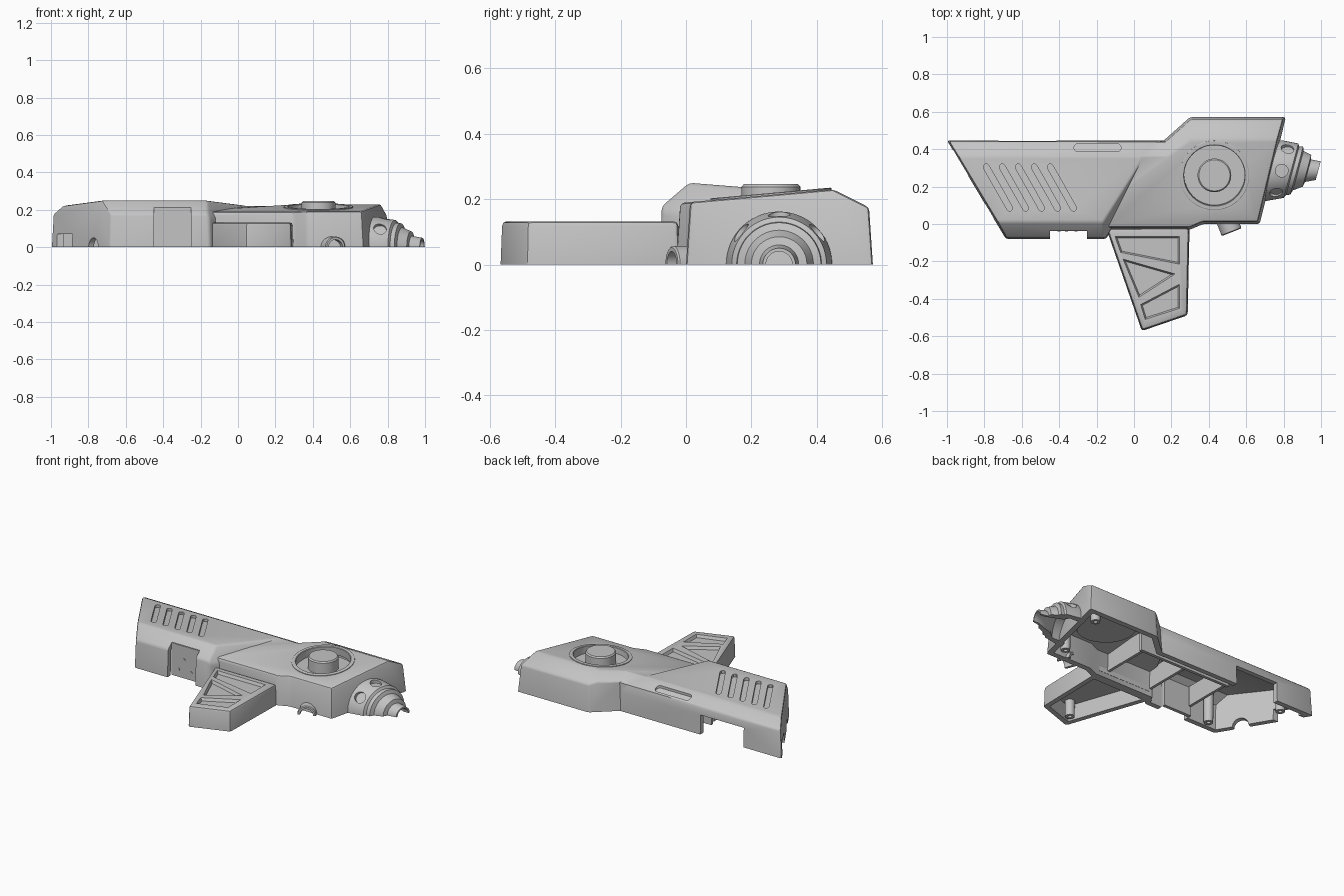
import bpy, bmesh, math
from mathutils import Vector, Matrix

if "Cube" in bpy.data.objects:
    bpy.data.objects.remove(bpy.data.objects["Cube"])

grey = bpy.data.materials.new("plain_grey")
grey.use_nodes = True
grey.diffuse_color = (0.55, 0.55, 0.55, 1)
grey.node_tree.nodes["Principled BSDF"].inputs["Base Color"].default_value = (0.55, 0.55, 0.55, 1)


def finish(name, bm):
    bmesh.ops.recalc_face_normals(bm, faces=bm.faces[:])
    mesh = bpy.data.meshes.new(name)
    bm.to_mesh(mesh)
    bm.free()
    mesh.materials.append(grey)
    ob = bpy.data.objects.new(name, mesh)
    bpy.context.collection.objects.link(ob)
    return ob


def inset(poly, d):
    """Move every side of a counter-clockwise outline inwards by d."""
    pts = [Vector(p) for p in poly]
    out = []
    for i, p in enumerate(pts):
        a = (p - pts[i - 1]).normalized()
        b = (pts[(i + 1) % len(pts)] - p).normalized()
        na, nb = Vector((-a.y, a.x)), Vector((-b.y, b.x))
        out.append(p + (na + nb) * (d / (1 + na.dot(nb))))
    return out


def prism(name, poly, z0, z1, planes=(), shrink=0, draft=0, bevel=0):
    """Extruded outline, trimmed by planes given as (point, outward normal)."""
    bm = bmesh.new()
    low = [bm.verts.new((p.x, p.y, z0)) for p in inset(poly, shrink)]
    high = [bm.verts.new((p.x, p.y, z1)) for p in inset(poly, shrink + draft)]
    bm.faces.new(low)
    bm.faces.new(high)
    for i in range(len(low)):
        j = (i + 1) % len(low)
        bm.faces.new((low[i], low[j], high[j], high[i]))
    for co, no in planes:
        n = Vector(no).normalized()
        cut = bmesh.ops.bisect_plane(bm, geom=bm.verts[:] + bm.edges[:] + bm.faces[:], dist=1e-5,
                                     plane_co=Vector(co) - n * shrink, plane_no=n, clear_outer=True)
        rim = [e for e in cut["geom_cut"] if isinstance(e, bmesh.types.BMEdge)]
        if rim:
            bmesh.ops.edgeloop_fill(bm, edges=rim)
    bmesh.ops.recalc_face_normals(bm, faces=bm.faces[:])
    if bevel:
        edges = [e for e in bm.edges if max(v.co.z for v in e.verts) > z0 + 0.01
                 and len(e.link_faces) == 2 and e.calc_face_angle() > 0.4]
        bmesh.ops.bevel(bm, geom=edges, offset=bevel, segments=2, profile=0.5, affect='EDGES', clamp_overlap=True)
    return finish(name, bm)


def box(name, x0, x1, y0, y1, z0, z1):
    return prism(name, [(x0, y0), (x1, y0), (x1, y1), (x0, y1)], z0, z1)


def lathe(name, profile, matrix, sweep=2 * math.pi, steps=48):
    """Closed (radius, height) profile swept about local z."""
    bm = bmesh.new()
    full = sweep > 6
    rings = []
    for k in range(steps if full else steps + 1):
        a = sweep * k / steps
        rings.append([bm.verts.new((r * math.cos(a), r * math.sin(a), h)) for r, h in profile])
    n = len(profile)
    for k in range(steps):
        a, b = rings[k], rings[(k + 1) % len(rings)]
        for i in range(n):
            j = (i + 1) % n
            bm.faces.new((a[i], b[i], b[j], a[j]))
    if not full:
        bm.faces.new(rings[0])
        bm.faces.new(rings[-1])
    bmesh.ops.remove_doubles(bm, verts=bm.verts[:], dist=1e-5)
    bmesh.ops.transform(bm, matrix=matrix, verts=bm.verts[:])
    return finish(name, bm)


def cylinder(name, r, matrix, h0, h1, steps=48):
    bm = bmesh.new()
    bmesh.ops.create_cone(bm, cap_ends=True, segments=steps, radius1=r, radius2=r, depth=h1 - h0,
                          matrix=matrix @ Matrix.Translation((0, 0, (h0 + h1) / 2)))
    return finish(name, bm)


def frame(origin, x, y, z):
    return Matrix.Translation(origin) @ Matrix((x, y, z)).transposed().to_4x4()


def measure(ob):
    """Volume and lowest height of an object with its modifiers."""
    bm = bmesh.new()
    bm.from_object(ob, bpy.context.evaluated_depsgraph_get())
    volume, low = bm.calc_volume(signed=True), min((v.co.z for v in bm.verts), default=-1)
    bm.free()
    return volume, low


def boolean(target, tools, op):
    """Join or cut with each tool, taking the first solver that gives a sound solid."""
    for tool in tools:
        before = measure(target)[0]
        mod = target.modifiers.new("cut", 'BOOLEAN')
        mod.operation, mod.object = op, tool
        for mod.solver, mod.use_self in (('MANIFOLD', False), ('EXACT', False), ('EXACT', True)):
            after, low = measure(target)
            change = after - before if op == 'UNION' else before - after
            if change > 1e-7 and after > 0 and low > -1e-3:
                break
        bpy.context.view_layer.objects.active = target
        bpy.ops.object.modifier_apply(modifier=mod.name)
        bpy.data.objects.remove(tool)


def stadium(p, q, r):
    p, q = Vector(p), Vector(q)
    base = math.atan2(*(q - p).yx)
    return [c + Vector((math.cos(base + s + t * math.pi / 6), math.sin(base + s + t * math.pi / 6))) * r
            for c, s in ((q, -math.pi / 2), (p, math.pi / 2)) for t in range(7)]


# Shell sections: outline, height, trimming planes, edge rounding, wall draft
top_front = ((0, 0, 0.19), (0, -0.089, 1))
top_middle = ((0, 0, 0.1885), (0, -0.089, 1))
top_rear = ((0, 0.01, 0.25), (0, 0.08, 1))
side_rear = ((0, 0.36, 0.222), (0, 0.037, 0.07))
side_middle = ((0, 0.36, 0.2205), (0, 0.037, 0.07))
ridge = Vector((0.04, 0, -0.06)).cross(Vector((0.22, 0.36, -0.028)))
rear = [(-1, 0.447), (-0.685, -0.08), (-0.15, -0.08), (0.17, 0.447)]
middle = [(-0.2, 0.06), (0.27, 0.06), (0.27, 0.445), (-0.2, 0.445)]
front = [(-0.17, -0.03), (0.30, -0.03), (0.37, 0), (0.672, 0), (0.812, 0.572), (0.30, 0.572), (-0.17, 0.153)]
grip = [(-0.15, -0.02), (0.042, -0.572), (0.287, -0.488), (0.297, -0.02)]
sections = [
    (rear, 0.3, [top_rear, side_rear, ((0, -0.06, 0.19), (0, -0.06, 0.07)), ((-0.17, 0, 0.25), ridge)], 0.012, 0.01),
    (middle, 0.3, [top_middle, side_middle], 0, 0.01),
    (front, 0.3, [top_front, ((0, 0.45, 0.23), (0, 0.05, 0.1)),
                  ((0.30, 0.45, 0.23), (-0.033, 0.037, 0.1))], 0.014, 0.02),
    (grip, 0.132, [], 0.014, 0.004),
]
outer = [prism("main_shell", o, 0, h, p, 0, d, b) for o, h, p, b, d in sections]
inner = [prism("cavity", o, -0.1, h - (0.03 if h < 0.2 else 0), p, 0.03, d) for o, h, p, b, d in sections]
shell = outer[0]
boolean(shell, outer[1:], 'UNION')
boolean(shell, inner, 'DIFFERENCE')

# Pockets and openings in the shell
cuts = []
floor_rear = ((0, 0.01, 0.232), (0, -0.08, -1))
for i in range(5):
    x = -0.79 + 0.0855 * i
    cuts.append(prism("vent", stadium((x, 0.305), (x + 0.125, 0.085), 0.016), 0, 0.4, [floor_rear]))
cuts.append(prism("side_slot", stadium((-0.30, 0.408), (-0.09, 0.408), 0.021), 0, 0.4,
                  [((0, 0.36, 0.206), (0, -0.037, -0.07))]))
panels = [[(-0.09, -0.075), (-0.065, -0.145), (0.235, -0.205), (0.235, -0.075)],
          [(-0.045, -0.20), (0.03, -0.38), (0.20, -0.27)],
          [(0.045, -0.435), (0.065, -0.50), (0.235, -0.445), (0.235, -0.335)]]
cuts += [prism("grip_panel", p, 0.114, 0.134, draft=-0.009) for p in panels]
dial_at = Matrix.Translation((0.43, 0.26, 0))
cuts.append(cylinder("dial_well", 0.166, dial_at, 0.165, 0.5))
cuts.append(box("clip_notch", -0.45, -0.25, -0.2, -0.035, -0.1, 0.4))
cuts.append(box("side_notch", -0.725, -0.415, 0.40, 0.5, -0.1, 0.125))
cuts.append(box("tail_notch", -1.1, -0.85, 0.26, 0.395, -0.1, 0.07))
cuts.append(cylinder("tail_hole", 0.05, frame((-0.77, 0.07, 0), (0.5, -0.86, 0), (0, 0, 1), (-0.86, -0.5, 0)),
                     -0.1, 0.1, 24))
boolean(shell, cuts, 'DIFFERENCE')

# Dial in its well
cylinder("dial_floor", 0.175, dial_at, 0.15, 0.168)
lathe("dial_knob", [(0, 0.16), (0.09, 0.16), (0.09, 0.238), (0.083, 0.246), (0, 0.246)], dial_at)
tilt = Matrix.Translation((0.43, 0.26, 0.213)) @ Matrix.Rotation(0.089, 4, 'X')
lathe("dial_rim", [(0.162, -0.045), (0.186, -0.045), (0.186, 0.004), (0.183, 0.006), (0.165, 0.006), (0.162, 0.003)],
      tilt)

# Stepped half-round muzzle, sheared to follow the slanted front
muzzle_frame = frame((0, 0.285, 0), (0.27, 1, 0), (0, 0, 1), (1, 0, 0))
muzzle = lathe("muzzle", [(0.162, 0.70), (0.162, 0.75), (0.145, 0.84), (0.13, 0.848), (0.128, 0.87), (0.105, 0.878),
                          (0.085, 0.925), (0.06, 0.93), (0.05, 0.985), (0.04, 0.985), (0.04, 0.95),
                          (0.085, 0.83), (0.12, 0.80), (0.125, 0.70)], muzzle_frame, math.pi)
holes = []
for a in (40, 90, 140):
    c, s = math.cos(math.radians(a)), math.sin(math.radians(a))
    m = frame((0.79 + 0.04 * c, 0.285, 0), (1, 0, 0), (0, -s, c), (0, c, s))
    holes.append(cylinder("muzzle_hole", 0.034, m, 0.138, 0.25, 24))
boolean(muzzle, holes, 'DIFFERENCE')

# Half-round nozzle under the front
lathe("nozzle", [(0.057, -0.04), (0.057, 0.042), (0.052, 0.047), (0.04, 0.047), (0.04, -0.04)],
      frame((0.505, 0, 0), (0.93, 0.37, 0), (0, 0, 1), (0.37, -0.93, 0)), math.pi, 24)

# Clip plate with small studs
box("clip_plate", -0.452, -0.248, -0.037, -0.015, 0, 0.207)
for x, z in ((-0.40, 0.05), (-0.36, 0.12), (-0.31, 0.05)):
    cylinder("clip_stud", 0.008, frame((x, -0.036, z), (1, 0, 0), (0, 0, 1), (0, -1, 0)), 0, 0.005, 12)

# Screw posts inside the shell
posts = [(0.09, -0.48, 0.11), (0.61, 0.10, 0.18), (0.69, 0.47, 0.19), (-0.58, -0.01, 0.2), (-0.82, 0.36, 0.19)]
for x, y, h in posts:
    lathe("screw_post", [(0.012, 0), (0.028, 0), (0.03, h), (0.012, h)], Matrix.Translation((x, y, 0)), steps=20)

# Stiffening ribs inside the shell
box("long_rib", -0.43, 0.24, 0.335, 0.355, 0.03, 0.2)
box("grip_rib", -0.11, 0.27, -0.01, 0.008, 0.03, 0.17)
for x in (-0.43, -0.12, 0.2):
    box("cross_rib", x - 0.009, x + 0.009, 0, 0.34, 0.05, 0.18)

# Soft shading with sharp creases
for ob in bpy.context.scene.objects:
    if ob.type == 'MESH' and ob.data.materials and ob.data.materials[0] == grey:
        bpy.ops.object.select_all(action='DESELECT')
        ob.select_set(True)
        bpy.context.view_layer.objects.active = ob
        bpy.ops.object.shade_smooth_by_angle(angle=math.radians(30))
